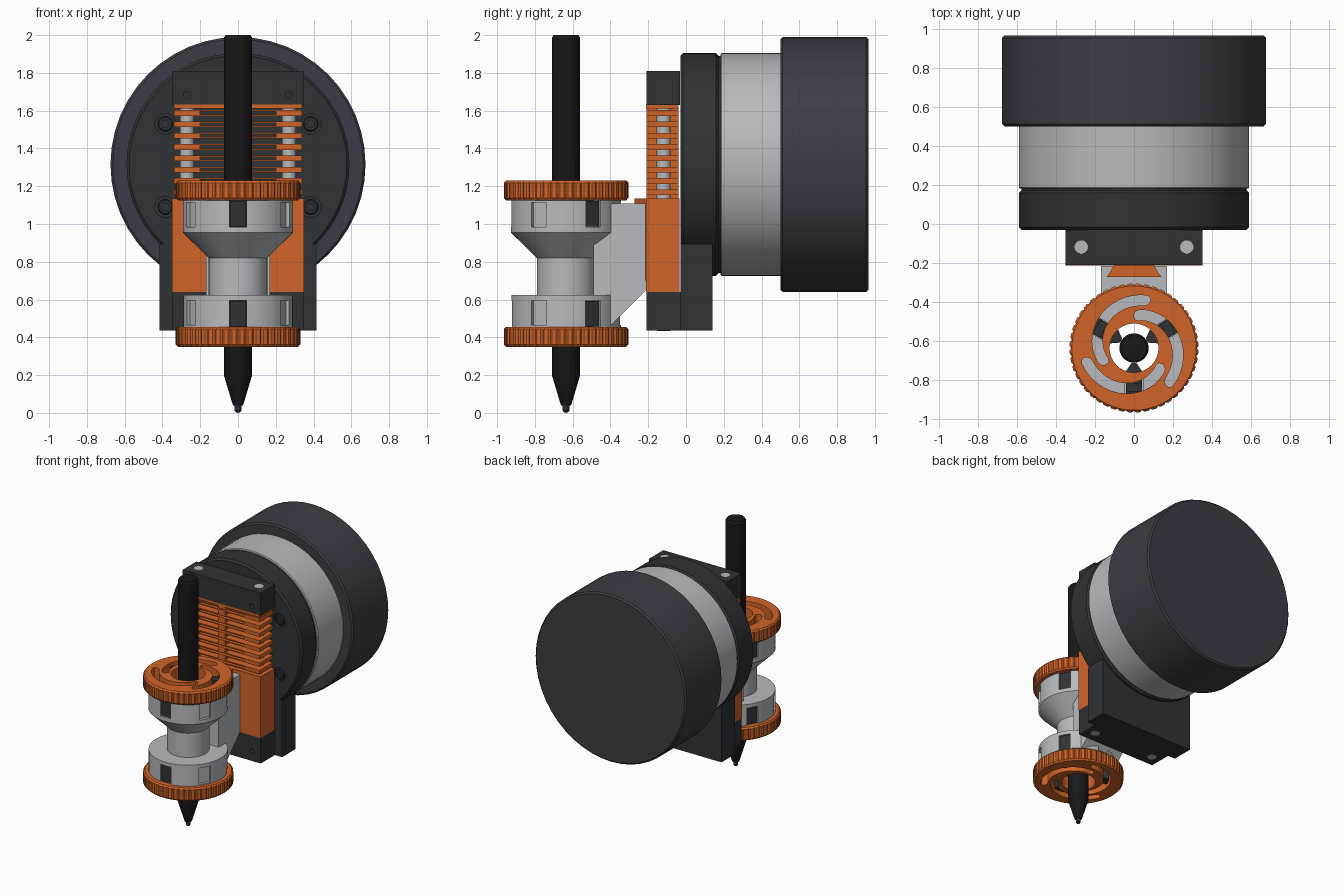
import bpy, bmesh
from math import sin, cos, pi, radians
from mathutils import Matrix

if "Cube" in bpy.data.objects:
    bpy.data.objects.remove(bpy.data.objects["Cube"])


def material(name, rgb):
    m = bpy.data.materials.new(name)
    m.diffuse_color = (*rgb, 1)
    m.use_nodes = True
    m.node_tree.nodes["Principled BSDF"].inputs["Base Color"].default_value = m.diffuse_color
    return m


ORANGE = material("orange", (0.64, 0.127, 0.022))
DARK = material("dark", (0.03, 0.032, 0.036))
MOTOR = material("motor_dark", (0.042, 0.048, 0.058))
BLACK = material("black", (0.009, 0.009, 0.009))
INK = material("ink", (0.02, 0.025, 0.05))
SILVER = material("silver", (0.48, 0.49, 0.51))
SIDE = Matrix(((0, 0, 1), (1, 0, 0), (0, 1, 0))).to_4x4()   # (y, z) profile swept along x
PEN = (0, -0.635, 0.79)     # centre of the pen holder, its halves mirror here
HUB = (0, 0, 1.315)         # motor axis


def finish(name, bm, mat=None, loc=(0, 0, 0)):
    bmesh.ops.remove_doubles(bm, verts=bm.verts, dist=1e-6)
    bmesh.ops.recalc_face_normals(bm, faces=bm.faces)
    me = bpy.data.meshes.new(name)
    bm.to_mesh(me)
    bm.free()
    ob = bpy.data.objects.new(name, me)
    ob.location = loc
    bpy.context.collection.objects.link(ob)
    if mat:
        me.materials.append(mat)
    return ob


def revolve(bm, prof, n=48, at=(0, 0, 0), along_y=False, closed=False, groove=0):
    rows = []
    for r, h in prof:
        row = []
        for i in range(n):
            a = 2 * pi * i / n
            q = r - groove if (groove and r > 0.325 and i % 4 == 0) else r
            x, y = q * cos(a), q * sin(a)
            p = (x, h, y) if along_y else (x, y, h)
            row.append(bm.verts.new([p[k] + at[k] for k in range(3)]))
        rows.append(row)
    for j in range(len(rows) if closed else len(rows) - 1):
        a, b = rows[j], rows[(j + 1) % len(rows)]
        for i in range(n):
            k = (i + 1) % n
            bm.faces.new((a[i], a[k], b[k], b[i]))


def lathe(name, prof, mat=None, loc=(0, 0, 0), **kw):
    bm = bmesh.new()
    revolve(bm, prof, **kw)
    bmesh.ops.dissolve_degenerate(bm, dist=1e-6, edges=bm.edges)
    return finish(name, bm, mat, loc)


def drum(r, h0, h1, c=0.012):
    return [(0, h0), (r - c, h0), (r, h0 + c), (r, h1 - c), (r - c, h1), (0, h1)]


def prism(bm, pts, z0, z1, M=Matrix()):
    lo = [bm.verts.new(M @ Matrix.Translation((x, y, z0)).translation) for x, y in pts]
    hi = [bm.verts.new(M @ Matrix.Translation((x, y, z1)).translation) for x, y in pts]
    bm.faces.new(lo[::-1])
    bm.faces.new(hi)
    n = len(pts)
    for i in range(n):
        j = (i + 1) % n
        bm.faces.new((lo[i], lo[j], hi[j], hi[i]))


def box(bm, x0, x1, y0, y1, z0, z1, M=Matrix()):
    prism(bm, [(x0, y0), (x1, y0), (x1, y1), (x0, y1)], z0, z1, M)


def turn(deg):
    return Matrix.Rotation(radians(deg), 4, 'Z')


def cut(ob, cutter):
    md = ob.modifiers.new("cut", 'BOOLEAN')
    md.operation, md.solver, md.object = 'DIFFERENCE', 'EXACT', cutter
    bpy.context.view_layer.objects.active = ob
    bpy.ops.object.modifier_apply(modifier=md.name)
    bpy.data.objects.remove(cutter)


def mirror_z(ob):
    md = ob.modifiers.new("mirror", 'MIRROR')
    md.use_axis = (False, False, True)
    md.use_mirror_merge = False


# Motor: housing, silver band, groove and front flange
lathe("motor_housing", drum(0.675, 0.5, 0.965), MOTOR, HUB, n=48, along_y=True)
lathe("silver_band", drum(0.59, 0.182, 0.51, 0.006), SILVER, HUB, n=64, along_y=True)
lathe("band_groove", drum(0.575, 0.16, 0.19, 0.001), DARK, HUB, n=64, along_y=True)
flange = lathe("front_flange", drum(0.59, -0.03, 0.172, 0.014), DARK, HUB, n=64, along_y=True)

# Countersunk bolts in the flange
spots = [(sx * 0.385, -0.03, z) for sx in (-1, 1) for z in (1.09, 1.53)]
bm, heads = bmesh.new(), bmesh.new()
for p in spots:
    revolve(bm, [(0, -0.02), (0.055, -0.02), (0.055, 0.03), (0, 0.03)], 24, p, True)
    revolve(heads, [(0, 0.02), (0.02, 0.02), (0.02, 0.004), (0.034, 0.004),
                    (0.04, 0.01), (0.04, 0.04), (0, 0.04)], 24, p, True)
cut(flange, finish("bolt_cutter", bm))
finish("flange_bolts", heads, DARK)

# Dark frame: top block, bottom block and the wider rear foot
bm = bmesh.new()
box(bm, -0.35, 0.35, -0.21, -0.031, 1.63, 1.81)
top = finish("frame_top", bm, DARK)
bm = bmesh.new()
box(bm, -0.35, 0.35, -0.21, -0.03, 0.435, 0.64)
bottom = finish("frame_bottom", bm, DARK)
bm = bmesh.new()
box(bm, -0.415, 0.415, -0.03, 0.14, 0.435, 0.895)
finish("frame_foot", bm, DARK)
for ob, z in ((top, 1.685), (bottom, 0.515)):
    bm = bmesh.new()
    for x in (-0.27, 0.27):
        revolve(bm, [(0, -0.25), (0.018, -0.25), (0.018, -0.17), (0, -0.17)], 16, (x, 0, z), True)
    cut(ob, finish("screw_cutter", bm))

# Guide rods
for side, x in (("left", -0.27), ("right", 0.27)):
    lathe("guide_rod_" + side, drum(0.037, 0.434, 1.811, 0.002), SILVER, (x, -0.118, 0), n=24)

# Orange slider with dovetail
bm = bmesh.new()
box(bm, -0.35, 0.35, -0.212, -0.035, 0.64, 1.135)
prism(bm, [(-0.1, -0.21), (0.1, -0.21), (0.14, -0.272), (-0.14, -0.272)], 0.7, 1.135)
finish("slider", bm, ORANGE)

# Printed leaf spring: end blocks, pairs of thin leaves and centre links
bm = bmesh.new()
box(bm, -0.34, 0.34, -0.212, -0.04, 1.612, 1.632)
for i in range(8):
    z = 1.168 + 0.06 * i
    for s in (-1, 1):
        x0, x1 = sorted((s * 0.2, s * 0.34))
        box(bm, x0, x1, -0.21, -0.04, z - 0.015, z + 0.015)
        box(bm, -0.2, 0.2, -0.208, -0.042, z + s * 0.011 - 0.004, z + s * 0.011 + 0.004)
    box(bm, -0.03, 0.03, -0.209, -0.041, z - 0.049, z - 0.009)
box(bm, -0.03, 0.03, -0.209, -0.041, 1.59, 1.62)
finish("leaf_spring", bm, ORANGE)

# Grey arm between slider and holder
bm = bmesh.new()
prism(bm, [(-0.49, 0.5), (-0.4, 0.46), (-0.215, 0.645), (-0.215, 1.108), (-0.39, 1.108), (-0.49, 1.0)],
      -0.17, 0.17, SIDE)
finish("arm", bm, SILVER)

# Holder body with six windows at each end
body = lathe("holder_body", [(0.125, -0.335), (0.29, -0.335), (0.29, -0.165), (0.155, -0.165),
                             (0.155, 0.03), (0.292, 0.165), (0.292, 0.335), (0.125, 0.335)],
             SILVER, PEN, n=64, closed=True)
bm = bmesh.new()
for s in (-1, 1):
    z0, z1 = sorted((s * 0.195, s * 0.345))
    w0, w1 = sorted((s * 0.195, s * 0.325))
    for a in (30, 150, 270):
        box(bm, 0.1, 0.35, -0.045, 0.045, z0, z1, turn(a))
        box(bm, 0.268, 0.35, -0.045, 0.045, w0, w1, turn(a + 60))
cut(body, finish("window_cutter", bm, loc=PEN))

# Clamping jaws with drive pins
bm = bmesh.new()
for a in (30, 150, 270):
    prism(bm, [(0.076, -0.012), (0.12, -0.042), (0.278, -0.042), (0.278, 0.042),
               (0.12, 0.042), (0.076, 0.012)], 0.197, 0.333, turn(a))
    box(bm, 0.178, 0.222, -0.04, 0.04, 0.32, 0.41, turn(a))
mirror_z(finish("jaws", bm, DARK, PEN))

# Knurled scroll rings with three spiral slots
ring = lathe("scroll_ring", [(0.125, 0.335), (0.318, 0.335), (0.33, 0.347), (0.33, 0.428),
                             (0.318, 0.44), (0.125, 0.44)],
             ORANGE, PEN, n=192, closed=True, groove=0.009)
bm = bmesh.new()
for k in range(3):
    def on(t, d):
        a, r = radians(197 + 125 * t + 120 * k), 0.25 - 0.08 * t + d
        return (r * cos(a), r * sin(a))
    ts = [i / 16 for i in range(17)]
    arc = [radians(a) for a in (60, 30, 0, -30, -60)]
    end = [on(1 + 0.068 * cos(a), 0.027 * sin(a)) for a in arc]
    start = [on(-0.05 * cos(a), -0.027 * sin(a)) for a in arc]
    prism(bm, [on(t, 0.027) for t in ts] + end + [on(t, -0.027) for t in ts[::-1]] + start, 0.3, 0.5)
cut(ring, finish("slot_cutter", bm, loc=PEN))
mirror_z(ring)

# Pen
lathe("pen", [(0, 0.04), (0.026, 0.04), (0.03, 0.05), (0.075, 0.2), (0.075, 1.985), (0.066, 2), (0, 2)],
      BLACK, (0, -0.635, 0), n=32)
lathe("pen_tip", [(0, 0), (0.01, 0.002), (0.018, 0.012), (0.018, 0.045), (0, 0.045)],
      INK, (0, -0.635, 0), n=20)

# Smooth shading on round faces
for ob in bpy.context.scene.objects:
    ob.select_set(True)
    bpy.context.view_layer.objects.active = ob
bpy.ops.object.shade_smooth_by_angle(angle=radians(25))
